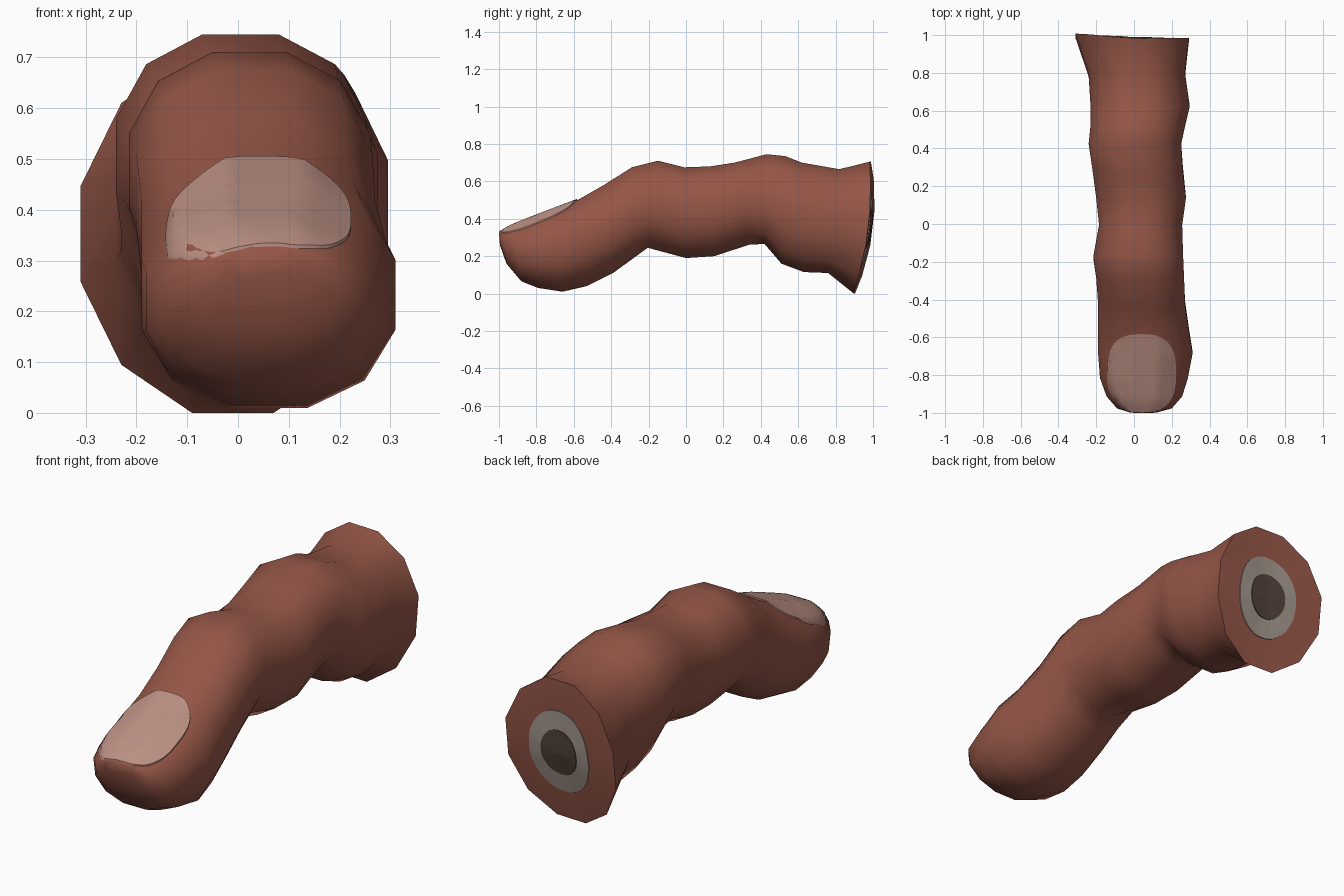
import bpy, bmesh, math
from mathutils import Vector
from mathutils.bvhtree import BVHTree

if "Cube" in bpy.data.objects:
    bpy.data.objects.remove(bpy.data.objects["Cube"])


def material(name, rgb):
    m = bpy.data.materials.new(name)
    m.diffuse_color = (*rgb, 1)
    m.use_nodes = True
    m.node_tree.nodes["Principled BSDF"].inputs["Base Color"].default_value = m.diffuse_color
    return m


SKIN = material("skin brown", (0.30, 0.093, 0.063))
NAIL = material("nail pink", (0.50, 0.28, 0.23))
BONE = material("bone grey", (0.36, 0.30, 0.26))
MARROW = material("marrow dark", (0.084, 0.054, 0.042))


def sgn_pow(v, e):
    return math.copysign(abs(v) ** e, v)


def finish(bm, name, mat, angle):
    bmesh.ops.recalc_face_normals(bm, faces=bm.faces[:])
    me = bpy.data.meshes.new(name)
    bm.to_mesh(me)
    ob = bpy.data.objects.new(name, me)
    bpy.context.collection.objects.link(ob)
    me.materials.append(mat)
    bpy.ops.object.select_all(action='DESELECT')
    ob.select_set(True)
    bpy.context.view_layer.objects.active = ob
    bpy.ops.object.shade_smooth_by_angle(angle=math.radians(angle))
    return ob


# Finger sections from tip to cut end: top y, top z, bottom y, bottom z, left x, right x
SECTIONS = [
    (-1.00, .325, -.995, .26, -.02, .12),
    (-.985, .335, -.96, .16, -.09, .20),
    (-.93, .365, -.88, .065, -.145, .255),
    (-.83, .405, -.79, .03, -.18, .285),
    (-.70, .455, -.66, .01, -.19, .31),
    (-.58, .50, -.53, .04, -.19, .29),
    (-.44, .58, -.39, .11, -.19, .27),
    (-.29, .675, -.28, .19, -.20, .265),
    (-.15, .71, -.205, .245, -.215, .26),
    (-.01, .675, 0, .19, -.185, .255),
    (.13, .68, .15, .20, -.20, .275),
    (.26, .70, .34, .262, -.22, .258),
    (.43, .745, .42, .265, -.24, .25),
    (.53, .735, .51, .16, -.23, .27),
    (.62, .70, .63, .115, -.23, .295),
    (.82, .665, .76, .11, -.24, .27),
    (.985, .705, .90, 0, -.31, .29),
]
N = 12


def build_finger():
    bm = bmesh.new()
    rings = []
    for i, (yt, zt, yb, zb, xl, xr) in enumerate(SECTIONS):
        last = i == len(SECTIONS) - 1
        e = 2 / (2.0 if last else 2.25)
        top = math.cos(math.pi / N) ** e
        ring = []
        for k in range(N):
            a = 2 * math.pi * (k + .5) / N
            cx, cz = sgn_pow(math.cos(a), e) / top, sgn_pow(math.sin(a), e) / top
            x = (xl + xr) / 2 + (xr - xl) / 2 * cx
            t = (cz + 1) / 2
            y = yb + (yt - yb) * t
            if last:                       # curved, slightly turned cut end
                y += .18 * t * (1 - t) - .04 * x
            ring.append(bm.verts.new((x, y, zb + (zt - zb) * t)))
        rings.append(ring)
    for r, s in zip(rings, rings[1:]):
        for k in range(N):
            bm.faces.new((r[k], r[(k + 1) % N], s[(k + 1) % N], s[k]))
    bm.faces.new(rings[0])
    mid = bm.verts.new((0, .98, .35))
    for k in range(N):
        bm.faces.new((rings[-1][k], rings[-1][(k + 1) % N], mid))
    bmesh.ops.recalc_face_normals(bm, faces=bm.faces[:])
    tree = BVHTree.FromBMesh(bm)
    finish(bm, "finger", SKIN, 62)
    return tree


def patch(name, tree, mat, centre, ru, rv, power, along_y, lift, n=48, m=8, floor=-1):
    """Thin rounded plate projected onto the finger, from above or from behind."""
    bm = bmesh.new()

    def hit(u, v):
        if along_y:
            p = tree.ray_cast(Vector((u, 3, v)), Vector((0, -1, 0)))[0]
        else:
            p = tree.ray_cast(Vector((u, v, 3)), Vector((0, 0, -1)))[0]
        return p if p and p.z > floor else None

    up = Vector((0, 1, 0)) if along_y else Vector((0, 0, 1))
    mid = bm.verts.new(hit(*centre) + up * lift)
    rings = [[] for _ in range(m + 1)]
    for k in range(n):
        a = 2 * math.pi * k / n
        du = ru * sgn_pow(math.cos(a), 2 / power)
        dv = rv * sgn_pow(math.sin(a), 2 / power)
        s = 1.0
        while not hit(centre[0] + du * s, centre[1] + dv * s):
            s -= .01
        for j in range(1, m + 1):
            f = s * j / m
            p = hit(centre[0] + du * f, centre[1] + dv * f) or rings[j - 2][-1].co - up * lift
            rings[j - 1].append(bm.verts.new(p + up * lift))
        rings[m].append(bm.verts.new(p - up * .001))   # rim down to the surface
    for k in range(n):
        q = (k + 1) % n
        bm.faces.new((mid, rings[0][k], rings[0][q]))
        for r, t in zip(rings, rings[1:]):
            bm.faces.new((r[k], t[k], t[q], r[q]))
    return finish(bm, name, mat, 50)


finger = build_finger()
# Fingernail on top of the tip
patch("fingernail", finger, NAIL, (.04, -.79), .183, .207, 2.7, False, .007, floor=.30)
# Bone and marrow on the cut end
patch("bone", finger, BONE, (0, .35), .165, .205, 2.1, True, .004)
patch("marrow", finger, MARROW, (0, .35), .098, .112, 2.1, True, .008)
